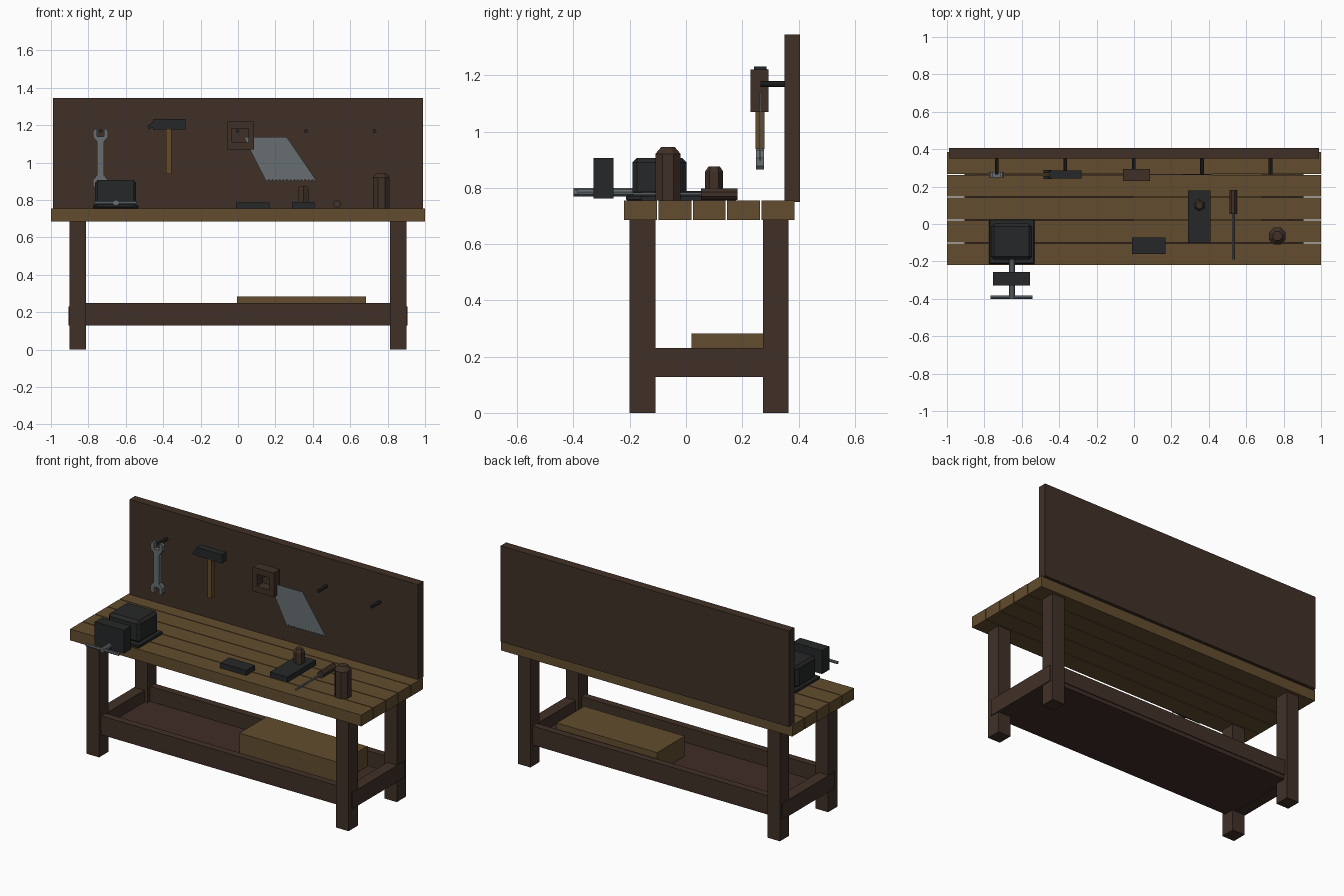
import bpy, bmesh, math
from mathutils import Matrix

if "Cube" in bpy.data.objects:
    bpy.data.objects.remove(bpy.data.objects["Cube"])


def material(name, rgb):
    m = bpy.data.materials.new(name)
    lin = [((c / 255 + 0.055) / 1.055) ** 2.4 for c in rgb]
    m.diffuse_color = (*lin, 1)
    m.use_nodes = True
    m.node_tree.nodes["Principled BSDF"].inputs["Base Color"].default_value = m.diffuse_color
    return m


OAK = material("oak wood", (98, 77, 46))
DARK = material("dark wood", (64, 48, 39))
SHELF = material("shelf wood", (64, 45, 39))
IRON = material("black iron", (38, 39, 40))
STEEL = material("steel", (103, 110, 113))
HANDLE = material("handle wood", (100, 76, 40))


def finish(name, bm, mat):
    bmesh.ops.recalc_face_normals(bm, faces=bm.faces[:])
    me = bpy.data.meshes.new(name)
    bm.to_mesh(me)
    bm.free()
    me.materials.append(mat)
    ob = bpy.data.objects.new(name, me)
    bpy.context.collection.objects.link(ob)
    return ob


def box(name, x, y, z, mat, bevel=0):
    """Box from (min, max) ranges."""
    bm = bmesh.new()
    bmesh.ops.create_cube(bm, size=1)
    for v in bm.verts:
        v.co = [r[0] + (c + 0.5) * (r[1] - r[0]) for c, r in zip(v.co, (x, y, z))]
    if bevel:
        bmesh.ops.bevel(bm, geom=bm.edges[:], offset=bevel, segments=1, affect='EDGES')
    return finish(name, bm, mat)


def rod(name, a, b, axis, centre, rings, sides, mat, turn=0.0):
    """Turned part: rings are (fraction along a..b, radius)."""
    bm = bmesh.new()
    loops = []
    for t, r in rings:
        loop = []
        for i in range(sides):
            ang = 2 * math.pi * i / sides + turn
            u, w = centre[0] + r * math.cos(ang), centre[1] + r * math.sin(ang)
            h = a + t * (b - a)
            p = {'x': (h, u, w), 'y': (u, h, w), 'z': (u, w, h)}[axis]
            loop.append(bm.verts.new(p))
        loops.append(loop)
    for l0, l1 in zip(loops, loops[1:]):
        for i in range(sides):
            j = (i + 1) % sides
            bm.faces.new((l0[i], l0[j], l1[j], l1[i]))
    bm.faces.new(loops[0])
    bm.faces.new(loops[-1])
    return finish(name, bm, mat)


def plate(name, pts, y0, y1, mat):
    """Extrude an x-z outline from y0 to y1."""
    bm = bmesh.new()
    f = bm.faces.new([bm.verts.new((x, y0, z)) for x, z in pts])
    ext = bmesh.ops.extrude_face_region(bm, geom=[f])
    for v in ext['geom']:
        if isinstance(v, bmesh.types.BMVert):
            v.co.y = y1
    return finish(name, bm, mat)


# Bench top planks
for i in range(5):
    y = -0.22 + i * 0.122
    box(f"top_plank_{i + 1}", (-1, 1), (y, y + 0.117), (0.685, 0.755), OAK)

# Legs and side stretchers
for sx, side in ((-1, "left"), (1, "right")):
    for y, end in ((-0.2, "front"), (0.273, "back")):
        box(f"{end}_{side}_leg", sorted((sx * 0.9, sx * 0.814)), (y, y + 0.091), (0, 0.685), DARK)
    box(f"{side}_stretcher", sorted((sx * 0.905, sx * 0.835)), (-0.17, 0.345), (0.128, 0.23), DARK)

# Long rails, lower shelf and storage box
box("front_rail", (-0.83, 0.83), (-0.18, -0.135), (0.155, 0.25), DARK)
box("back_rail", (-0.83, 0.83), (0.3, 0.345), (0.155, 0.25), DARK)
box("lower_shelf", (-0.85, 0.85), (-0.175, 0.34), (0.13, 0.157), SHELF)
box("storage_box", (-0.005, 0.685), (0.02, 0.29), (0.157, 0.283), OAK)

# Tool board and pegs
box("back_board", (-0.99, 0.99), (0.35, 0.405), (0.75, 1.345), DARK)
for i in range(5):
    rod(f"peg_{i + 1}", 0.265, 0.36, 'y', (-0.734 + i * 0.366, 1.169), ((0, 0.01), (1, 0.01)), 8, IRON)

# Wrench: half the outline, turned to give the other end
half = [(-0.019, 0.09), (-0.04, 0.115), (-0.04, 0.145), (-0.031, 0.157), (-0.018, 0.157),
        (-0.018, 0.118), (0.018, 0.118), (0.018, 0.157), (0.031, 0.157), (0.04, 0.145),
        (0.04, 0.115), (0.019, 0.09)]
outline = half + [(-x, -z) for x, z in half]
plate("wrench", [(x - 0.735, z + 1.022) for x, z in outline], 0.249, 0.277, STEEL)

# Hammer
box("hammer_handle", (-0.384, -0.355), (0.247, 0.279), (0.938, 1.18), HANDLE)
box("hammer_head", (-0.455, -0.28), (0.242, 0.287), (1.178, 1.232), IRON)
for y in (0.241, 0.272):
    plate("hammer_claw", [(-0.45, 1.222), (-0.483, 1.197), (-0.476, 1.177), (-0.44, 1.197)],
          y, y + 0.016, IRON)

# Saw: open frame handle and toothed blade
bm = bmesh.new()
loops = []
for y in (0.23, 0.293):
    for x0, x1, z0, z1 in ((-0.06, 0.085, 1.07, 1.22), (-0.032, 0.056, 1.107, 1.182)):
        loops.append([bm.verts.new((x, y, z)) for x, z in ((x0, z0), (x1, z0), (x1, z1), (x0, z1))])
for a, b in ((0, 1), (2, 3), (0, 2), (1, 3)):
    for i in range(4):
        j = (i + 1) % 4
        bm.faces.new((loops[a][i], loops[a][j], loops[b][j], loops[b][i]))
finish("saw_handle", bm, DARK)
teeth = 14
blade = [(0.03, 1.137), (0.26, 1.137), (0.415, 0.91)]
for i in range(teeth):
    x = 0.415 - i * 0.27 / teeth
    blade += [(x - 0.004, 0.898), (x - 0.27 / teeth, 0.91)]
plate("saw_blade", blade, 0.262, 0.267, STEEL)

# Vise
box("vise_base", (-0.775, -0.532), (-0.213, 0.025), (0.755, 0.773), IRON, 0.004)
box("vise_body", (-0.765, -0.545), (-0.19, 0.002), (0.77, 0.907), IRON, 0.016)
box("vise_front_jaw", (-0.755, -0.555), (-0.328, -0.257), (0.762, 0.907), IRON)
rod("vise_screw", -0.4, -0.18, 'y', (-0.653, 0.785), ((0, 0.016), (1, 0.016)), 10, STEEL)
rod("vise_handle", -0.768, -0.543, 'x', (-0.392, 0.785), ((0, 0.009), (1, 0.009)), 8, STEEL)

# Sharpening stone and hand plane
box("sharpening_stone", (-0.01, 0.168), (-0.16, -0.073), (0.755, 0.787), IRON)
box("plane_body", (0.29, 0.41), (-0.102, 0.178), (0.755, 0.788), IRON)
rod("plane_knob", 0.786, 0.876, 'z', (0.35, 0.1), ((0, 0.032), (0.8, 0.032), (1, 0.02)), 6, DARK, math.pi / 2)

# Screwdriver
rod("screwdriver_handle", 0.053, 0.183, 'y', (0.53, 0.777),
    ((0, 0.022), (1, 0.022)), 8, DARK, math.pi / 8)
rod("screwdriver_shaft", -0.19, 0.06, 'y', (0.53, 0.777), ((0, 0.007), (1, 0.007)), 8, STEEL)

# Wooden mallet head standing on the bench
rod("mallet", 0.755, 0.945, 'z', (0.766, -0.064),
    ((0, 0.049), (0.87, 0.049), (1, 0.026)), 8, DARK, math.pi / 8)
